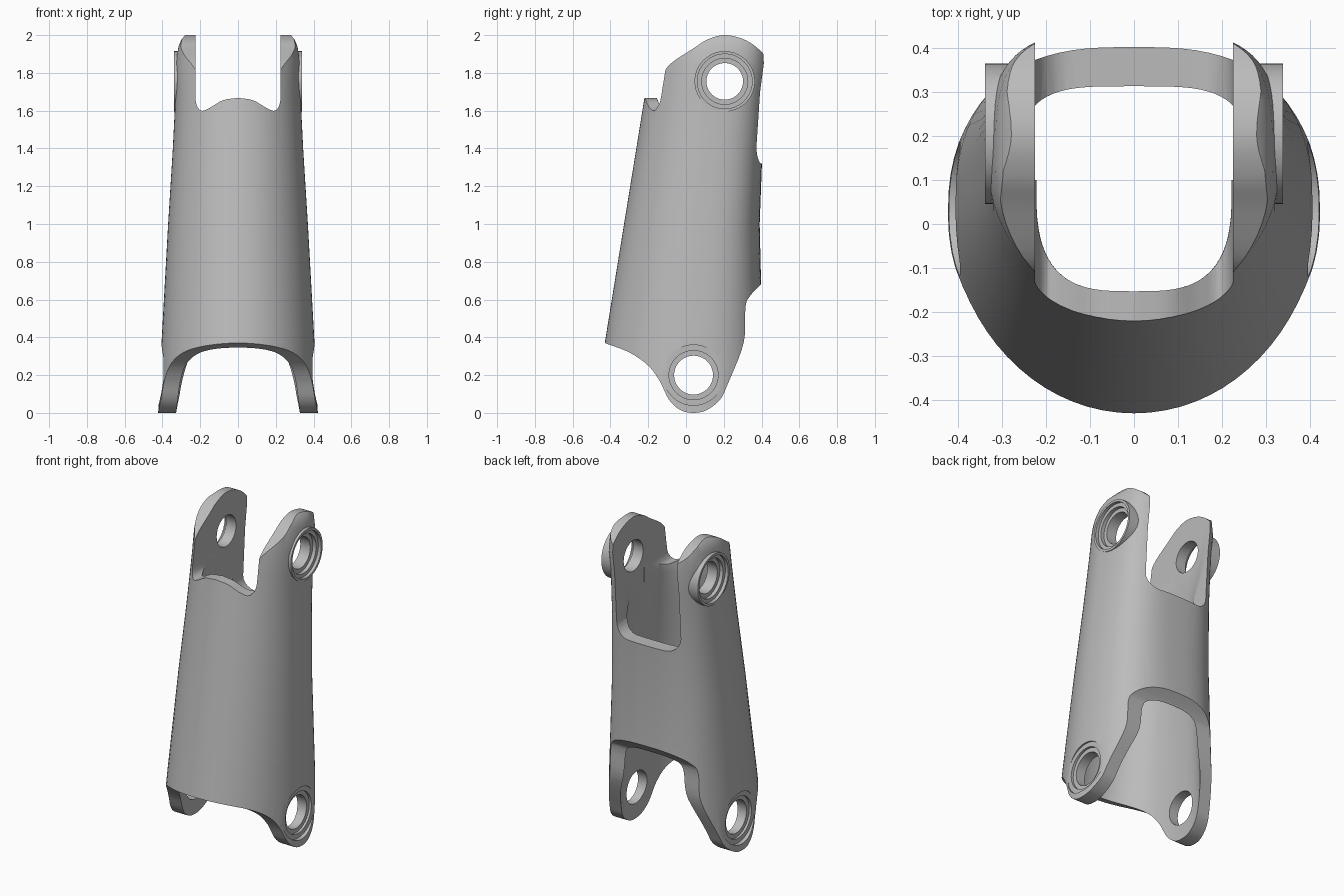
import bpy, bmesh, math
from mathutils import Matrix, Vector

if "Cube" in bpy.data.objects:
    bpy.data.objects.remove(bpy.data.objects["Cube"])

grey = bpy.data.materials.new("mid_grey")
grey.use_nodes = True
colour = (0.5, 0.5, 0.5, 1)
grey.diffuse_color = colour
grey.node_tree.nodes["Principled BSDF"].inputs["Base Color"].default_value = colour


def add_object(name, bm):
    bmesh.ops.recalc_face_normals(bm, faces=bm.faces[:])
    mesh = bpy.data.meshes.new(name)
    bm.to_mesh(mesh)
    bm.free()
    mesh.materials.append(grey)
    ob = bpy.data.objects.new(name, mesh)
    bpy.context.collection.objects.link(ob)
    return ob


def loft(name, sections, count=72):
    """Stack of rounded sections: z, half width, front, middle, back, front power, back power."""
    bm = bmesh.new()
    rings = []
    for z, half, front, mid, back, pf, pb in sections:
        ring = []
        for i in range(count):
            a = 2 * math.pi * i / count
            c, s = math.cos(a), math.sin(a)
            p, depth = (pb, back - mid) if s >= 0 else (pf, mid - front)
            x = math.copysign(abs(c) ** (2 / p), c) * half
            y = mid + math.copysign(abs(s) ** (2 / p), s) * depth
            ring.append(bm.verts.new((x, y, z)))
        rings.append(ring)
    for low, high in zip(rings, rings[1:]):
        for i in range(count):
            j = (i + 1) % count
            bm.faces.new((low[i], low[j], high[j], high[i]))
    bm.faces.new(rings[0])
    bm.faces.new(rings[-1])
    return add_object(name, bm)


def spline(points, steps=5):
    """Smooth open curve through the given points."""
    pts = [Vector(p) for p in points]
    pts = [pts[0] * 2 - pts[1]] + pts + [pts[-1] * 2 - pts[-2]]
    out = []
    for a, b, c, d in zip(pts, pts[1:], pts[2:], pts[3:]):
        for k in range(steps):
            t = k / steps
            out.append((b * 2 + (c - a) * t + (a * 2 - b * 5 + c * 4 - d) * t ** 2
                        + (b * 3 - a - c * 3 + d) * t ** 3) / 2)
    return out + [pts[-2]]


def prism(name, outline, axis, start, end):
    """Extrude an outline along x (outline in y, z) or along y (outline in x, z)."""
    bm = bmesh.new()
    place = (lambda u, v: (start, u, v)) if axis == "x" else (lambda u, v: (u, start, v))
    face = bm.faces.new([bm.verts.new(place(u, v)) for u, v in outline])
    moved = bmesh.ops.extrude_face_region(bm, geom=[face])["geom"]
    shift = Vector((end - start, 0, 0) if axis == "x" else (0, end - start, 0))
    bmesh.ops.translate(bm, verts=[g for g in moved if isinstance(g, bmesh.types.BMVert)], vec=shift)
    return add_object(name, bm)


def disc(name, radius, x0, x1, y, z):
    bm = bmesh.new()
    turn = Matrix.Translation(((x0 + x1) / 2, y, z)) @ Matrix.Rotation(math.pi / 2, 4, "Y")
    bmesh.ops.create_cone(bm, cap_ends=True, segments=40, radius1=radius, radius2=radius,
                          depth=abs(x1 - x0), matrix=turn)
    return add_object(name, bm)


def combine(ob, tool, operation):
    mod = ob.modifiers.new(operation, "BOOLEAN")
    mod.operation, mod.solver, mod.object = operation, "EXACT", tool
    graph = bpy.context.evaluated_depsgraph_get()
    mesh = bpy.data.meshes.new_from_object(ob.evaluated_get(graph))
    ob.modifiers.clear()
    ob.data = mesh
    bpy.data.objects.remove(tool)


# Tapered outer sleeve, rounding in at the top
sleeve = loft("linkage_sleeve", [
    (-0.05, 0.425, -0.50, 0.02, 0.41, 2, 2.4),
    (0.37, 0.405, -0.43, 0.03, 0.405, 2, 2.6),
    (1.0, 0.37, -0.328, 0.06, 0.39, 2, 2.8),
    (1.4, 0.345, -0.263, 0.09, 0.405, 2, 3),
    (1.7, 0.33, -0.215, 0.11, 0.42, 2, 3.4),
    (1.85, 0.33, -0.19, 0.13, 0.44, 2, 3.4),
    (1.94, 0.315, -0.18, 0.14, 0.44, 2, 3.4),
    (1.98, 0.298, -0.17, 0.15, 0.44, 2, 3.4),
    (2.02, 0.26, -0.17, 0.15, 0.44, 2, 3.4)])

# Side silhouette: lower lug, back arch, upper lug
lower = spline([(-0.43, 0.37), (-0.3, 0.32), (-0.2, 0.25), (-0.14, 0.17), (-0.09, 0.07),
                (-0.03, 0.015), (0.04, 0), (0.11, 0.015), (0.18, 0.07), (0.22, 0.15),
                (0.305, 0.37), (0.315, 0.56), (0.34, 0.62), (0.405, 0.69)])
upper = spline([(0.405, 1.7), (0.425, 1.86), (0.38, 1.93), (0.3, 1.98), (0.2, 2), (0.11, 1.975),
                (0.04, 1.93), (-0.08, 1.85), (-0.125, 1.78), (-0.14, 1.69)])
outline = [(-0.6, 0.4)] + lower + [(0.6, 0.72), (0.6, 1.6)] + upper + [(-0.6, 1.69)]

# Raised pads round the upper pivot holes
upper_y, upper_z, lower_y, lower_z = 0.205, 1.755, 0.04, 0.2
for side in (-1, 1):
    combine(sleeve, disc("pad", 0.16, side * 0.24, side * 0.338, upper_y, upper_z), "UNION")
combine(sleeve, prism("silhouette", outline, "x", -0.7, 0.7), "INTERSECT")

# Hollow interior
combine(sleeve, loft("hollow", [
    (-0.1, 0.33, -0.42, 0.02, 0.36, 2.3, 3),
    (0.12, 0.325, -0.39, 0.02, 0.36, 2.3, 3),
    (0.4, 0.312, -0.355, 0.03, 0.355, 2.3, 3),
    (1.0, 0.285, -0.26, 0.05, 0.325, 2.4, 3.2),
    (1.4, 0.262, -0.19, 0.08, 0.31, 2.6, 4),
    (1.55, 0.222, -0.155, 0.09, 0.31, 3, 5),
    (2.1, 0.222, -0.145, 0.09, 0.31, 3.5, 5)]), "DIFFERENCE")

# Wavy front notch and deeper back slot between the upper lugs
half_wave = spline([(0.225, 1.72), (0.222, 1.64), (0.195, 1.6), (0.15, 1.615), (0.08, 1.655), (0, 1.668)])
front_notch = [(0.225, 2.2)] + [tuple(p) for p in half_wave]
front_notch += [(-x, z) for x, z in reversed(front_notch[:-1])]
combine(sleeve, prism("front_notch", front_notch, "y", -0.7, 0.12), "DIFFERENCE")
corner = [(0.135 + 0.09 * math.cos(a * math.pi / 12), 1.41 - 0.09 * math.sin(a * math.pi / 12))
          for a in range(7)]
back_slot = [(0.225, 2.2)] + corner
back_slot += [(-x, z) for x, z in reversed(back_slot)]
combine(sleeve, prism("back_slot", back_slot, "y", 0.1, 0.7), "DIFFERENCE")

# Pivot holes with stepped recesses on the outside
combine(sleeve, disc("upper_bore", 0.097, -0.7, 0.7, upper_y, upper_z), "DIFFERENCE")
combine(sleeve, disc("lower_bore", 0.103, -0.7, 0.7, lower_y, lower_z), "DIFFERENCE")
for side in (-1, 1):
    for radius, depth, y, z in ((0.145, 0.318, upper_y, upper_z), (0.122, 0.295, upper_y, upper_z),
                                (0.16, 0.395, lower_y, lower_z), (0.13, 0.38, lower_y, lower_z)):
        combine(sleeve, disc("recess", radius, side * depth, side * 0.6, y, z), "DIFFERENCE")

bpy.ops.object.select_all(action="DESELECT")
sleeve.select_set(True)
bpy.context.view_layer.objects.active = sleeve
bpy.ops.object.shade_smooth_by_angle(angle=math.radians(32))
